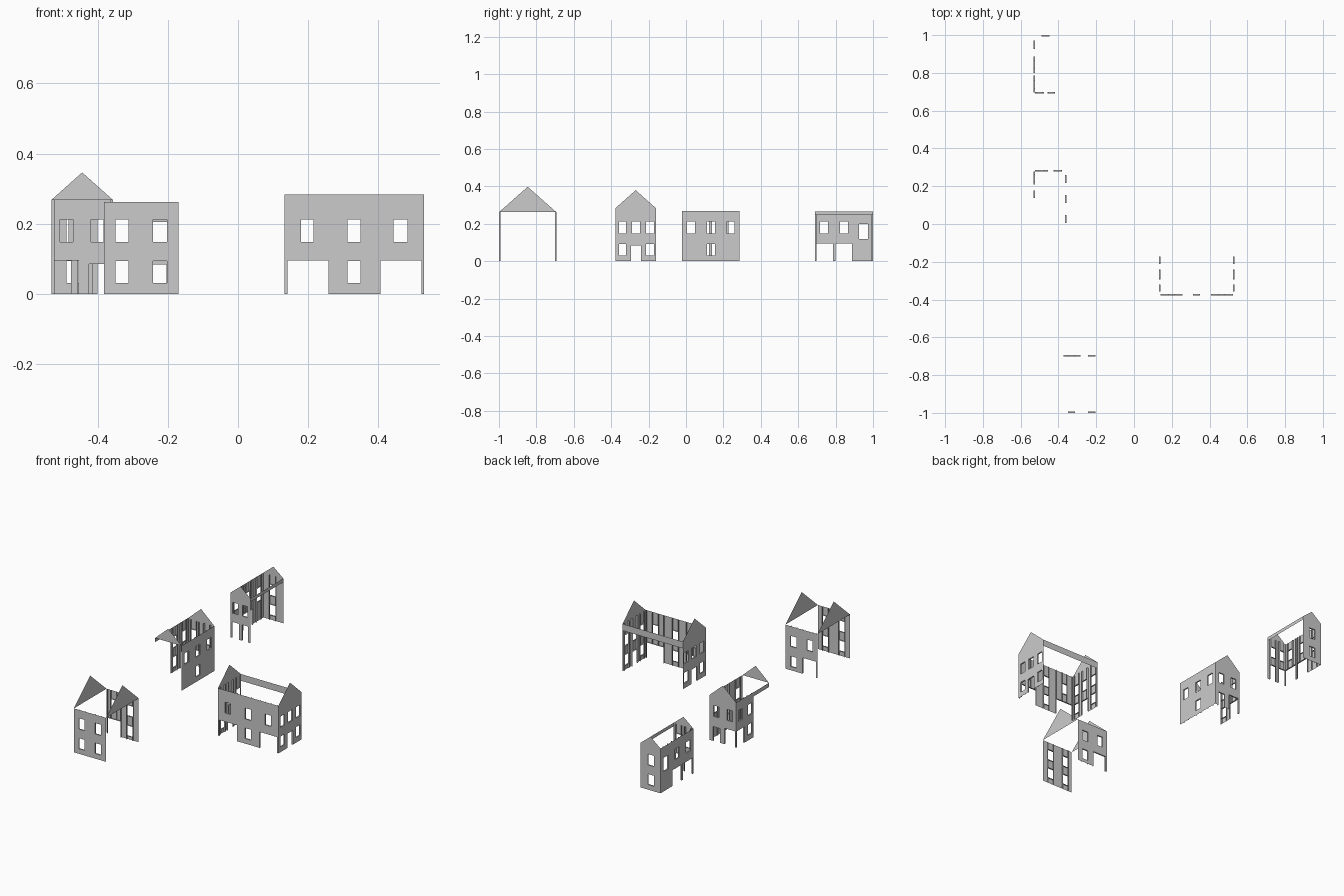
import bpy, bmesh

if "Cube" in bpy.data.objects:
    bpy.data.objects.remove(bpy.data.objects["Cube"])

DEPTH = 0.008          # depth of the ribs and window reveals
UP = (0.147, 0.212)    # upper window heights
LOW = (0.03, 0.093)    # lower window heights
DOOR = (0.0, 0.095)    # door heights


def finish(name, bm):
    bmesh.ops.remove_doubles(bm, verts=bm.verts, dist=1e-5)
    me = bpy.data.meshes.new(name)
    bm.to_mesh(me)
    bm.free()
    ob = bpy.data.objects.new(name, me)
    bpy.context.collection.objects.link(ob)
    return ob


def placer(axis, pos, inward):
    """Maps (along wall, inward depth, height) to world space."""
    def place(u, d, z):
        w = pos + inward * d
        return (u, w, z) if axis == 'x' else (w, u, z)
    return place


def wall(name, axis, pos, inward, u0, u1, h, openings, apex=None):
    """Thin wall with openings (u0, u1, (z0, z1)), full-height ribs and reveals."""
    bm = bmesh.new()
    P = placer(axis, pos, inward)

    def face(*pts):
        bm.faces.new([bm.verts.new(P(*p)) for p in pts])

    us = sorted({u0, u1, *[v for o in openings for v in o[:2]]})
    zs = sorted({0.0, h, *[v for o in openings for v in o[2]]})

    def solid(i, j):
        if not (0 <= i < len(us) - 1 and 0 <= j < len(zs) - 1):
            return False
        u, z = (us[i] + us[i + 1]) / 2, (zs[j] + zs[j + 1]) / 2
        return not any(a < u < b and c < z < d for a, b, (c, d) in openings)

    for i in range(len(us)):
        for j in range(len(zs)):
            a, c = us[i], zs[j]
            # outer skin
            if solid(i, j):
                b, d = us[i + 1], zs[j + 1]
                face((a, 0, c), (b, 0, c), (b, 0, d), (a, 0, d))
            # vertical ribs on opening edges
            if j < len(zs) - 1 and 0 < i < len(us) - 1 and (solid(i, j) or solid(i - 1, j)):
                d = zs[j + 1]
                face((a, 0, c), (a, DEPTH, c), (a, DEPTH, d), (a, 0, d))
            # sills and lintels
            if i < len(us) - 1 and 0 < j < len(zs) - 1 and solid(i, j) != solid(i, j - 1):
                b = us[i + 1]
                face((a, 0, c), (b, 0, c), (b, DEPTH, c), (a, DEPTH, c))
    # gable peak
    if apex:
        face((u0, 0, h), (u1, 0, h), ((u0 + u1) / 2, 0, apex))
    return finish(name, bm)


def panel(name, axis, pos, pts):
    """Flat free-hanging piece such as a gable or an eave strip."""
    bm = bmesh.new()
    P = placer(axis, pos, 1)
    bm.faces.new([bm.verts.new(P(u, 0, z)) for u, z in pts])
    return finish(name, bm)


def gable(name, axis, pos, u0, u1, h, apex):
    panel(name, axis, pos, [(u0, h), (u1, h), ((u0 + u1) / 2, apex)])


def strip(name, axis, pos, u0, u1, z0, z1):
    panel(name, axis, pos, [(u0, z0), (u1, z0), (u1, z1), (u0, z1)])


def columns(spans, *levels):
    return [(a, b, lv) for a, b in spans for lv in levels]


# Front-left house: two walls and two hanging gables
x0, x1, y0, y1, h = -0.382, -0.17, -1.0, -0.693, 0.262
wall("front_house_front_wall", 'x', y0, 1, x0, x1, h,
     columns([(-0.35, -0.312), (-0.243, -0.203)], UP, LOW))
wall("front_house_back_wall", 'x', y1, -1, x0, x1, h,
     [(-0.35, -0.312, UP), (-0.243, -0.203, (0.142, 0.205)),
      (-0.373, -0.283, DOOR), (-0.244, -0.204, (0.022, 0.084))])
for side, x in (("left", x0), ("right", x1)):
    gable("front_house_%s_gable" % side, 'y', x, y0, y1, h, 0.398)

# Right house: long front wall, two gabled ends, eave strip at the back
x0, x1, y0, y1, h = 0.132, 0.531, -0.378, -0.16, 0.283
wall("right_house_front_wall", 'x', y0, 1, x0, x1, h,
     columns([(0.18, 0.216), (0.312, 0.35), (0.444, 0.483)], UP)
     + [(0.312, 0.35, LOW), (0.141, 0.258, DOOR), (0.407, 0.523, DOOR)])
for side, x, inward in (("left", x0, 1), ("right", x1, -1)):
    wall("right_house_%s_wall" % side, 'y', x, inward, y0, y1, h,
         columns([(-0.358, -0.32), (-0.213, -0.172)], UP, LOW)
         + [(-0.288, -0.247, UP), (-0.294, -0.241, (0.0, 0.085))], apex=0.38)
strip("right_house_back_eave", 'x', y1, x0, x1, 0.243, h)

# Middle house: closed right side, gabled back, short left wall
x0, x1, y0, y1, h = -0.532, -0.357, -0.022, 0.287, 0.268
wall("middle_house_right_wall", 'y', x1, -1, y0, y1, h,
     columns([(0.006, 0.048), (0.112, 0.154), (0.218, 0.26)], UP) + [(0.112, 0.154, LOW)])
wall("middle_house_back_wall", 'x', y1, -1, x0, x1, h,
     columns([(-0.508, -0.471), (-0.42, -0.383)], UP)
     + [(-0.524, -0.455, DOOR), (-0.425, -0.38, (0.0, 0.085))], apex=0.346)
wall("middle_house_left_wall", 'y', x0, 1, 0.122, y1, h,
     columns([(0.138, 0.178)], UP, LOW) + [(0.226, 0.264, UP), (0.21, 0.279, DOOR)])
strip("middle_house_left_eave", 'y', x0, y0, 0.122, 0.243, h)
gable("middle_house_front_gable", 'x', y0, x0, x1, h, 0.346)

# Back house: long left wall, gabled ends, eave strip on the right
x0, x1, y0, y1, h = -0.532, -0.401, 0.69, 1.0, 0.267
wall("back_house_left_wall", 'y', x0, 1, y0, y1, h,
     columns([(0.717, 0.759), (0.824, 0.865)], UP)
     + [(0.926, 0.972, (0.118, 0.2)), (0.697, 0.786, DOOR), (0.8, 0.888, DOOR)])
wall("back_house_front_wall", 'x', y0, 1, x0, x1, h,
     columns([(-0.518, -0.484), (-0.455, -0.42)], UP)
     + [(-0.524, -0.477, DOOR), (-0.457, -0.417, DOOR)], apex=0.32)
wall("back_house_back_wall", 'x', y1, -1, x0, x1, h,
     columns([(-0.489, -0.448)], UP, LOW), apex=0.32)
strip("back_house_right_eave", 'y', x1, y0, y1, 0.246, h)
